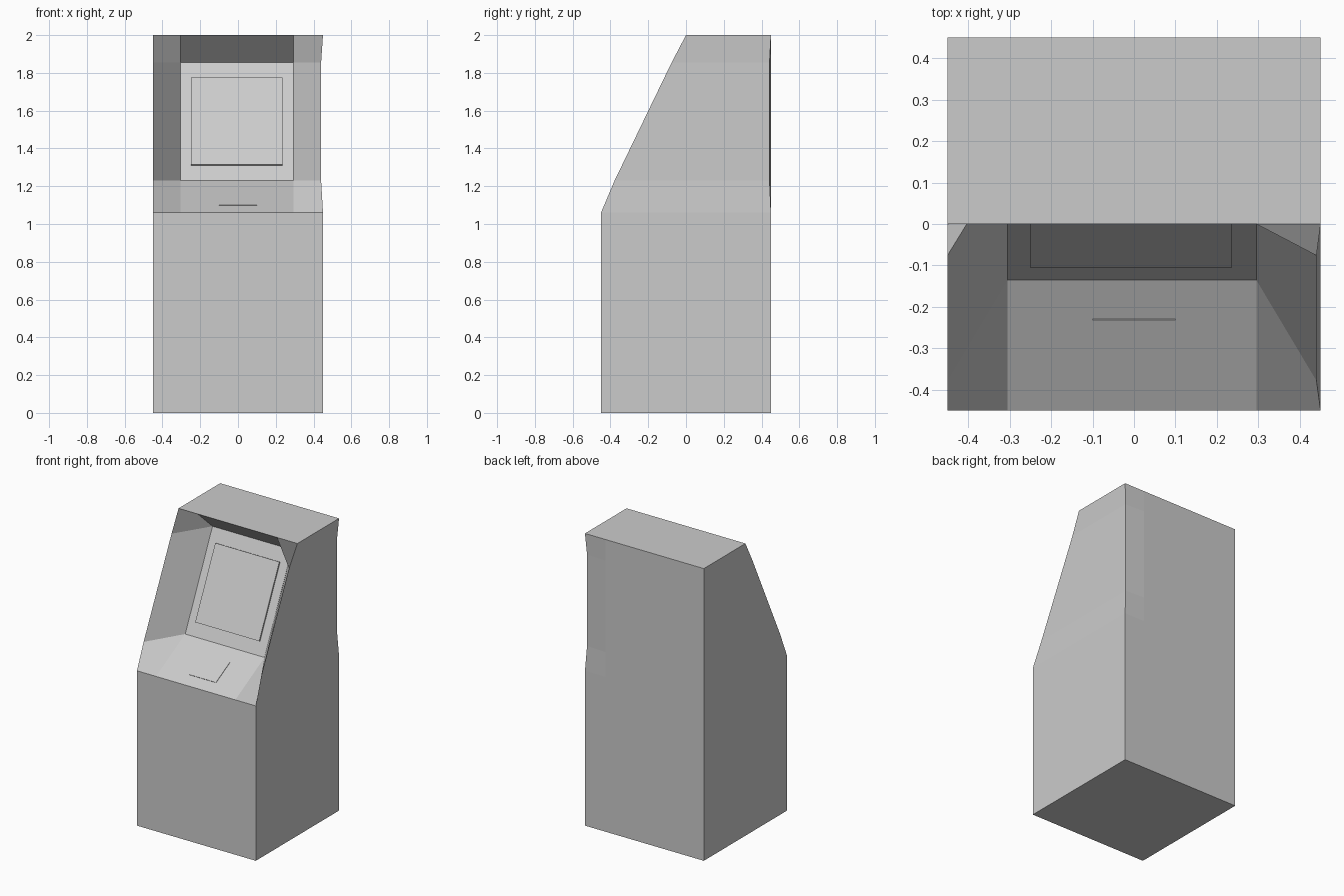
import bpy, bmesh
from mathutils import Vector

if "Cube" in bpy.data.objects:
    bpy.data.objects.remove(bpy.data.objects["Cube"])

XS = [-0.45, -0.305, 0.295, 0.45]      # column lines of the front grid
ZS = [1.06, 1.23, 1.855, 2.0]          # row lines
FRONT = [-0.45, -0.378, -0.076, 0.0]   # y of the sloped front edge at each row
PANEL = {1: -0.135, 2: 0.16}           # y of the recessed screen panel
BACK = 0.45


def column_x(i, j):
    # the right wall is pinched in slightly on the two middle rows
    return 0.44 if i == 3 and j in (1, 2) else XS[i]


def front_pt(i, j):
    y = PANEL[j] if i in (1, 2) and j in PANEL else FRONT[j]
    return (column_x(i, j), y, ZS[j])


def back_pt(i, j):
    return (column_x(i, j), 0.442 if i == 3 and j in (1, 2) else BACK, ZS[j])


def make_object(name, bm):
    bmesh.ops.remove_doubles(bm, verts=bm.verts, dist=1e-5)
    bmesh.ops.recalc_face_normals(bm, faces=bm.faces)
    mesh = bpy.data.meshes.new(name)
    bm.to_mesh(mesh)
    bm.free()
    ob = bpy.data.objects.new(name, mesh)
    bpy.context.collection.objects.link(ob)
    return ob


# Cabinet: recessed front grid, back grid, side strips, roof and pedestal
bm = bmesh.new()


def face(*pts):
    bm.faces.new([bm.verts.new(p) for p in pts])


for j in range(3):
    for i in range(3):
        face(front_pt(i + 1, j), front_pt(i + 1, j + 1), front_pt(i, j + 1), front_pt(i, j))
        face(back_pt(i, j), back_pt(i, j + 1), back_pt(i + 1, j + 1), back_pt(i + 1, j))
    for i in (0, 3):
        face(front_pt(i, j), back_pt(i, j), back_pt(i, j + 1), front_pt(i, j + 1))


def floor(p):
    return (p[0], p[1], 0)


for i in range(3):
    face(front_pt(i, 3), front_pt(i + 1, 3), back_pt(i + 1, 3), back_pt(i, 3))
    for pt in (front_pt, back_pt):
        a, b = pt(i, 0), pt(i + 1, 0)
        face(a, b, floor(b), floor(a))
    face(*[floor(p) for p in (front_pt(i, 0), front_pt(i + 1, 0), back_pt(i + 1, 0), back_pt(i, 0))])
for i in (0, 3):
    a, b = front_pt(i, 0), back_pt(i, 0)
    face(a, b, floor(b), floor(a))
make_object("cabinet", bm)


def plate(name, x0, x1, z0, z1, j, thickness):
    """Thin slab lying on the sloped centre cell of row j."""
    lo, hi = Vector(front_pt(1, j)), Vector(front_pt(1, j + 1))
    normal = Vector((1, 0, 0)).cross(hi - lo).normalized()

    def on_slope(x, z):
        p = lo.lerp(hi, (z - lo.z) / (hi.z - lo.z))
        return Vector((x, p.y, z))

    b = bmesh.new()
    corners = [on_slope(x0, z0), on_slope(x1, z0), on_slope(x1, z1), on_slope(x0, z1)]
    base = [b.verts.new(c - normal * 0.005) for c in corners]
    top = [b.verts.new(c + normal * thickness) for c in corners]
    b.faces.new(base)
    b.faces.new(top)
    for k in range(4):
        n = (k + 1) % 4
        b.faces.new((base[k], base[n], top[n], top[k]))
    make_object(name, b)


# Screen and keypad
plate("screen", -0.25, 0.235, 1.31, 1.77, 1, 0.01)
plate("keypad", -0.1, 0.1, 1.098, 1.179, 0, 0.003)
